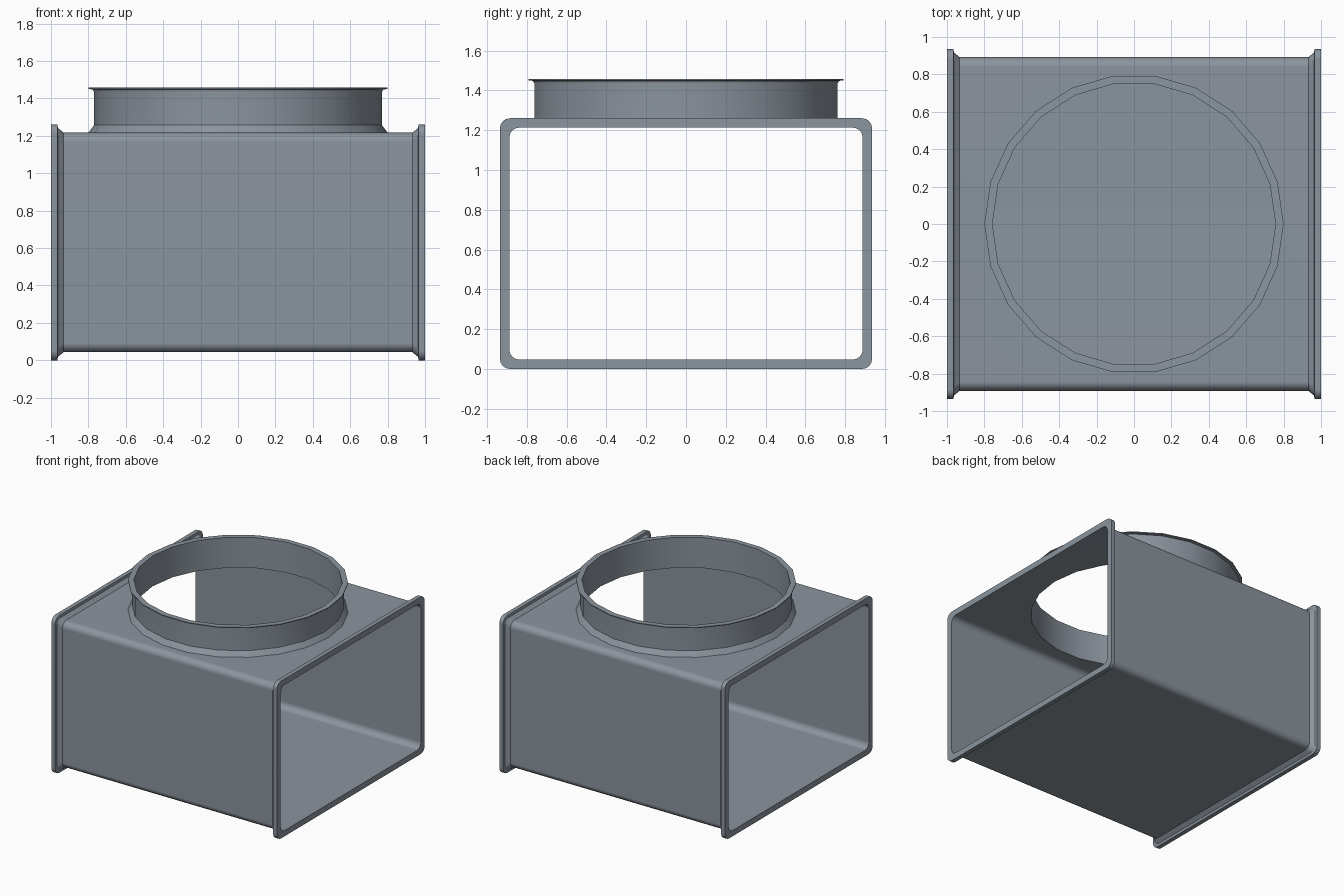
import bpy, bmesh
from math import sin, cos, pi, radians

if "Cube" in bpy.data.objects:
    bpy.data.objects.remove(bpy.data.objects["Cube"])

SIDES = 22                 # collar facets
MID_Z = 0.63               # duct axis height
HALF_Y, HALF_Z = 0.892, 0.587


def rounded_rect(x, grow, radius=0.05, steps=4):
    """Cross-section of the duct at x, enlarged by grow on every side."""
    hy, hz = HALF_Y + grow - radius, HALF_Z + grow - radius
    pts = []
    for k, (sy, sz) in enumerate([(1, 1), (-1, 1), (-1, -1), (1, -1)]):
        for i in range(steps + 1):
            a = (k + i / steps) * pi / 2
            pts.append((x, sy * hy + radius * cos(a),
                        MID_Z + sz * hz + radius * sin(a)))
    return pts


def circle(r, z):
    return [(r * cos(2 * pi * i / SIDES), r * sin(2 * pi * i / SIDES), z)
            for i in range(SIDES)]


def loft(name, rings, closed=True):
    """Skin a list of rings; closed joins last to first, else caps the ends."""
    bm = bmesh.new()
    loops = [[bm.verts.new(p) for p in ring] for ring in rings]
    pairs = list(zip(loops, loops[1:]))
    if closed:
        pairs.append((loops[-1], loops[0]))
    else:
        bm.faces.new(loops[0])
        bm.faces.new(loops[-1])
    for a, b in pairs:
        n = len(a)
        for i in range(n):
            j = (i + 1) % n
            bm.faces.new((a[i], a[j], b[j], b[i]))
    bmesh.ops.recalc_face_normals(bm, faces=bm.faces)
    mesh = bpy.data.meshes.new(name)
    bm.to_mesh(mesh)
    bm.free()
    obj = bpy.data.objects.new(name, mesh)
    bpy.context.collection.objects.link(obj)
    return obj


def activate(obj):
    bpy.ops.object.select_all(action='DESELECT')
    obj.select_set(True)
    bpy.context.view_layer.objects.active = obj


# Rectangular duct: outer skin with a stepped flange at each end, thin inner wall
half = [(0.932, 0), (0.962, 0.024), (0.966, 0.043), (1.0, 0.043), (1.0, -0.004)]
profile = half + [(-x, g) for x, g in reversed(half)]
duct = loft("duct_body", [rounded_rect(x, g) for x, g in profile])

# Round opening in the top panel
cutter = loft("opening_cutter", [circle(0.757, 1.0), circle(0.757, 1.4)], closed=False)
cutter.hide_render = True
activate(duct)
mod = duct.modifiers.new("opening", 'BOOLEAN')
mod.operation = 'DIFFERENCE'
mod.solver = 'EXACT'
mod.object = cutter
bpy.ops.object.modifier_apply(modifier=mod.name)
bpy.data.objects.remove(cutter)

# Round collar: flared foot, straight wall, thin top lip
collar_profile = [(0.80, 1.217), (0.77, 1.257), (0.77, 1.435), (0.777, 1.448),
                  (0.80, 1.450), (0.80, 1.457), (0.757, 1.457), (0.757, 1.213)]
collar = loft("round_collar", [circle(r, z) for r, z in collar_profile])

# Blue-grey sheet metal, smooth bends between flat panels
steel = bpy.data.materials.new("blue_grey_metal")
steel.diffuse_color = (0.26, 0.298, 0.342, 1)
steel.use_nodes = True
steel.node_tree.nodes["Principled BSDF"].inputs["Base Color"].default_value = steel.diffuse_color
for obj in (duct, collar):
    obj.data.materials.clear()
    obj.data.materials.append(steel)
    activate(obj)
    bpy.ops.object.shade_smooth_by_angle(angle=radians(30))
    flat = obj.modifiers.new("flat_panels", 'WEIGHTED_NORMAL')
    flat.keep_sharp = True
